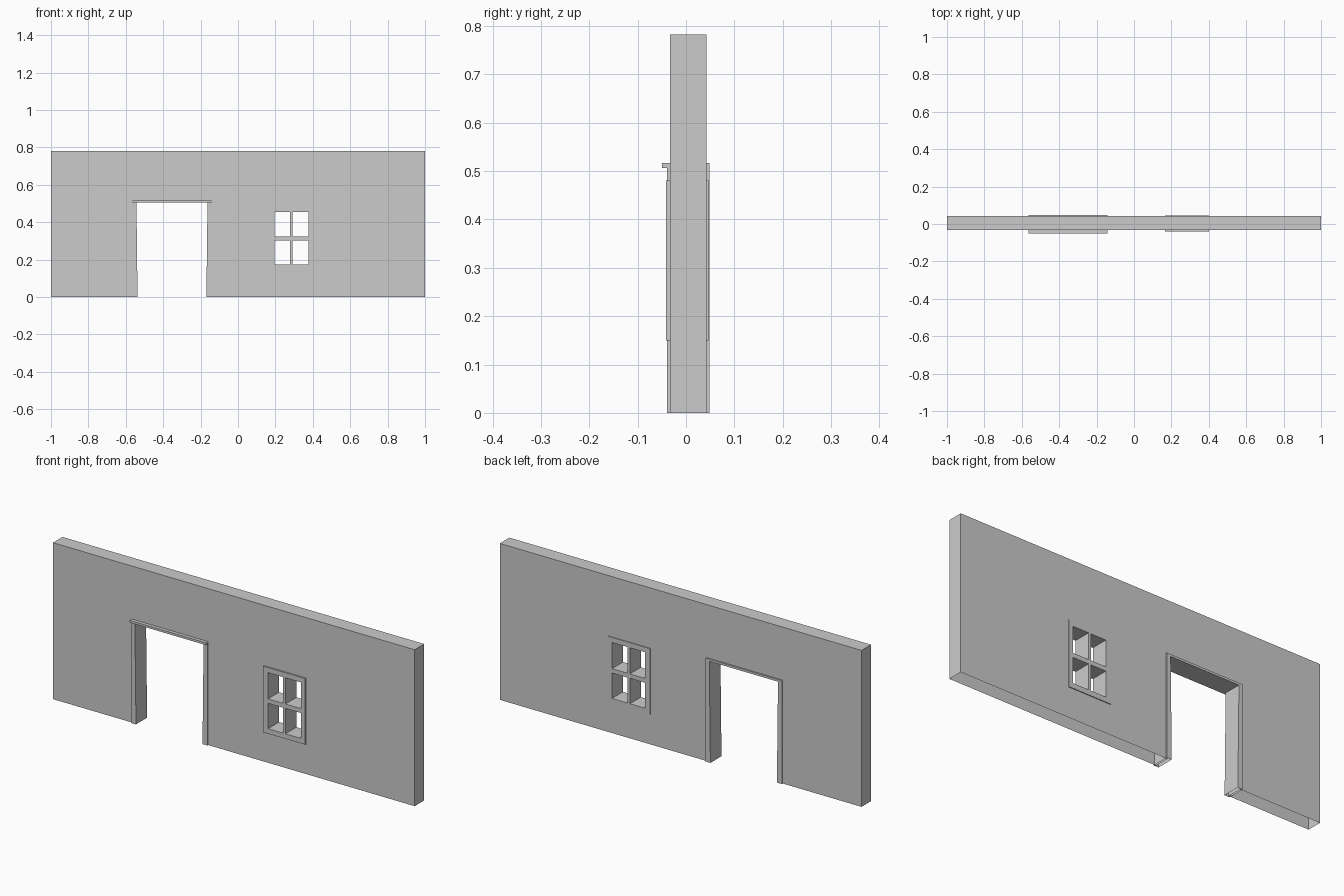
import bpy, bmesh

if "Cube" in bpy.data.objects:
    bpy.data.objects.remove(bpy.data.objects["Cube"])


def solid(name, polys, y0, y1, open_base=False):
    """Extrude flat (x, z) polygons from y0 to y1 as one welded body."""
    bm = bmesh.new()
    for poly in polys:
        bm.faces.new([bm.verts.new((x, y0, z)) for x, z in poly])
    bmesh.ops.remove_doubles(bm, verts=bm.verts[:], dist=1e-5)
    out = bmesh.ops.extrude_face_region(bm, geom=bm.faces[:])
    moved = [v for v in out["geom"] if isinstance(v, bmesh.types.BMVert)]
    bmesh.ops.translate(bm, verts=moved, vec=(0, y1 - y0, 0))
    bmesh.ops.recalc_face_normals(bm, faces=bm.faces[:])
    if open_base:
        base = [f for f in bm.faces if all(v.co.z < 1e-5 for v in f.verts)]
        bmesh.ops.delete(bm, geom=base, context='FACES')
    mesh = bpy.data.meshes.new(name)
    bm.to_mesh(mesh)
    bm.free()
    obj = bpy.data.objects.new(name, mesh)
    bpy.context.collection.objects.link(obj)
    return obj


def rect(x0, x1, z0, z1):
    return [(x0, z0), (x1, z0), (x1, z1), (x0, z1)]


def grid(xs, zs, holes):
    """Rectangular cells between the break lines, leaving out the holes."""
    return [rect(xs[i], xs[i + 1], zs[j], zs[j + 1])
            for i in range(len(xs) - 1) for j in range(len(zs) - 1)
            if (i, j) not in holes]


# Hollow wall with door and window openings, open underneath
wall_x = [-1, -0.555, -0.151, 0.18, 0.39, 1]
wall_z = [0, 0.16, 0.47, 0.511, 0.782]
solid("wall", grid(wall_x, wall_z, {(1, 0), (1, 1), (1, 2), (3, 1)}),
      -0.033, 0.042, open_base=True)

# Slightly tapered door jambs
mid = -0.353
for name, s in (("door_jamb_left", -1), ("door_jamb_right", 1)):
    profile = [(mid + s * 0.211, 0), (mid + s * 0.211, 0.506),
               (mid + s * 0.190, 0.506), (mid + s * 0.184, 0)]
    solid(name, [profile], -0.039, 0.049, open_base=True)

# Door lintel, projecting past the jambs at the front
solid("door_lintel", [rect(mid - 0.211, mid + 0.211, 0.506, 0.517)],
      -0.05, 0.049)

# Window frame with crossing bars, four panes
frame_x = [0.166, 0.195, 0.278, 0.291, 0.377, 0.40]
frame_z = [0.15, 0.175, 0.302, 0.324, 0.455, 0.48]
panes = {(i, j) for i in (1, 3) for j in (1, 3)}
solid("window_frame", grid(frame_x, frame_z, panes), -0.041, 0.046)
